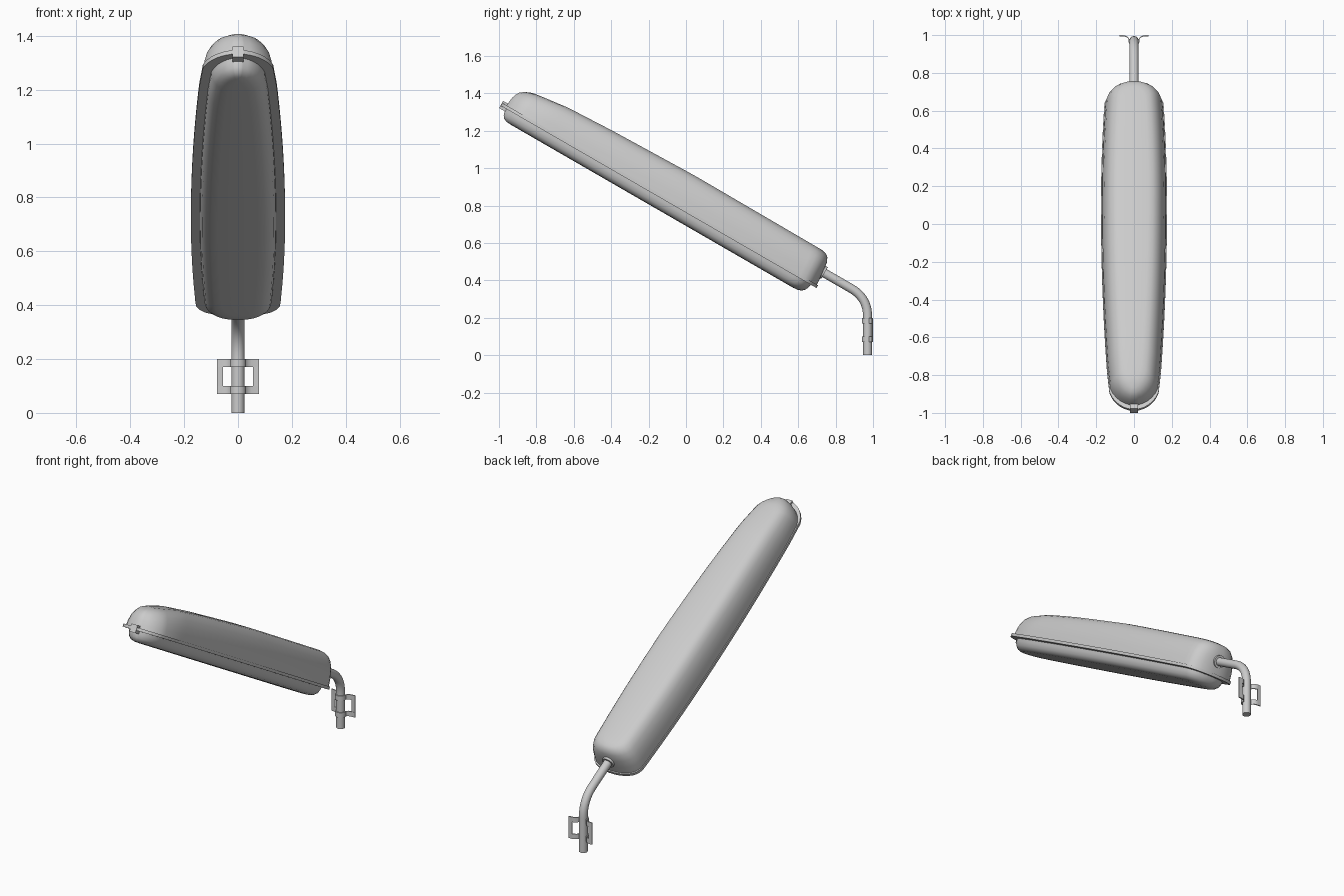
import bpy, bmesh, math
from mathutils import Vector, Matrix

if "Cube" in bpy.data.objects:
    bpy.data.objects.remove(bpy.data.objects["Cube"])

grey = bpy.data.materials.new("light_grey")
grey.use_nodes = True
grey.diffuse_color = (0.6, 0.6, 0.6, 1)
grey.node_tree.nodes["Principled BSDF"].inputs["Base Color"].default_value = (0.6, 0.6, 0.6, 1)

# Lamp frame: local y runs down the tilted head, local z is up from its rim
TILT = Matrix.Translation((0, -1, 1.345)) @ Matrix.Rotation(math.radians(-30), 4, 'X')
START, END = 0.015, 1.963


def finish(name, bm, angle=35):
    bmesh.ops.recalc_face_normals(bm, faces=bm.faces)
    mesh = bpy.data.meshes.new(name)
    bm.to_mesh(mesh)
    bm.free()
    ob = bpy.data.objects.new(name, mesh)
    bpy.context.collection.objects.link(ob)
    mesh.materials.append(grey)
    bpy.ops.object.select_all(action='DESELECT')
    bpy.context.view_layer.objects.active = ob
    ob.select_set(True)
    bpy.ops.object.shade_smooth_by_angle(angle=math.radians(angle))
    return ob


def interp(points, u):
    for (a, p), (b, q) in zip(points, points[1:]):
        if u <= b:
            t = max(0, (u - a) / (b - a))
            return p + (q - p) * t
    return points[-1][1]


def rounding(distance, radius, power):
    t = min(1, max(0, distance / radius))
    return (1 - (1 - t) ** power) ** (1 / power)


def half_width(u):
    return 0.175 - (0.032 if u < 1.25 else 0.045) * (u - 1.25) ** 2


def outline(inset, front, back, height):
    """Left and right points down the head, pulled in from its sides and ends."""
    n, a, b = 40, START + front, END - back
    pairs = []
    for k in range(n + 1):
        t = k / n
        t = 0.5 * t + 0.25 * (1 - math.cos(math.pi * t)) if 0.15 < t < 0.85 else 0.5 - 0.5 * math.cos(math.pi * t)
        pairs.append(t)
    pairs.sort()
    ring = []
    for t in pairs:
        u = a + (b - a) * t
        w = (half_width(u) - inset) * max(0.15, rounding(u - a, 0.14, 2.0) * rounding(b - u, 0.09, 2.4))
        ring.append((w, u, height(u)))
    return ring + [(-x, u, z) for x, u, z in reversed(ring)]


def shell(name, layers, height, angle=35):
    """Stack outlines and close both ends with strips across the head."""
    bm = bmesh.new()
    rings = []
    for inset, front, back, level in layers:
        pts = outline(inset, front, back, lambda u: level * height(u))
        rings.append([bm.verts.new(TILT @ Vector(p)) for p in pts])
    n = len(rings[0])
    for lo, hi in zip(rings, rings[1:]):
        for i in range(n):
            j = (i + 1) % n
            bm.faces.new((lo[i], lo[j], hi[j], hi[i]))
    for ring in (rings[0], rings[-1]):
        for i in range(n // 2 - 1):
            bm.faces.new((ring[i], ring[i + 1], ring[n - 2 - i], ring[n - 1 - i]))
    return finish(name, bm, angle)


# Upper housing: a long dome that drops towards its nose
CROWN = [(0, 0.10), (0.05, 0.112), (0.13, 0.14), (0.31, 0.165), (0.6, 0.178), (1.1, 0.19), (1.9, 0.186)]
shell("housing", [(0.004, 0.025, 0.006, 0), (0.008, 0.027, 0.01, 0.3), (0.017, 0.03, 0.014, 0.55),
                  (0.033, 0.038, 0.02, 0.76), (0.052, 0.05, 0.032, 0.9), (0.074, 0.07, 0.05, 0.97),
                  (0.1, 0.095, 0.075, 1)], lambda u: interp(CROWN, u), 50)

# Rim flange between the housing and the lens
shell("rim", [(0, 0, 0, -0.4), (0, 0, 0, 1)], lambda u: 0.012)

# Lens bowl under the rim
shell("lens", [(0.033, 0.03, 0.035, 0), (0.035, 0.032, 0.037, -0.3), (0.042, 0.038, 0.046, -0.62),
               (0.056, 0.05, 0.062, -0.86), (0.076, 0.07, 0.085, -0.97), (0.1, 0.095, 0.11, -1)],
      lambda u: 0.066, 50)


def box(name, low, high, matrix=Matrix()):
    bm = bmesh.new()
    bmesh.ops.create_cube(bm, size=1)
    low, high = Vector(low), Vector(high)
    for v in bm.verts:
        v.co = matrix @ Vector([l + (h - l) * (c + 0.5) for l, h, c in zip(low, high, v.co)])
    return finish(name, bm)


# Nose latch
box("latch", (-0.02, 0.012, -0.02), (0.02, 0.06, 0.024), TILT)


def tube(name, path, radius, sides=20):
    """Sweep a circle along a path lying in the plane x = 0."""
    bm = bmesh.new()
    rings = []
    for i, p in enumerate(path):
        d = (path[min(i + 1, len(path) - 1)] - path[max(i - 1, 0)]).normalized()
        up = Vector((1, 0, 0)).cross(d)
        rings.append([bm.verts.new(p + radius * (Vector((math.cos(a), 0, 0)) + up * math.sin(a)))
                      for a in [math.tau * k / sides for k in range(sides)]])
    for lo, hi in zip(rings, rings[1:]):
        for k in range(sides):
            bm.faces.new((lo[k], lo[k - 1], hi[k - 1], hi[k]))
    bm.faces.new(rings[0])
    bm.faces.new(rings[-1])
    return finish(name, bm)


# Bent support arm and the collar where it enters the housing
POLE_Y, R = 0.971, 0.024
entry, corner = Vector((0, 0.69, 0.468)), Vector((0, POLE_Y, 0.306))
slope = (corner - entry).normalized()
p0, p2 = corner - slope * 0.1, corner - Vector((0, 0, 0.1))
bend = [p0 * (1 - t) ** 2 + corner * 2 * t * (1 - t) + p2 * t * t for t in [k / 10 for k in range(11)]]
tube("arm", [entry] + bend + [Vector((0, POLE_Y, 0))], R)
tube("collar", [entry, entry + slope * 0.058], 0.036)


# Clamp straps: wrap the front of the arm and flare into flat wings
def strap(name, low, high, thick=0.006):
    def side(r, lift):
        arc = [(r * math.sin(a), POLE_Y - r * math.cos(a))
               for a in [math.radians(-105 + 210 * k / 16) for k in range(17)]]
        wing = [(0.036, 0.988 + lift), (0.05, 0.993 + lift), (0.078, 0.995 + lift)]
        return [(-x, y) for x, y in reversed(wing)] + arc + wing
    bm = bmesh.new()
    rows = [[bm.verts.new((x, y, z)) for x, y in side(r, lift)]
            for r, lift, z in ((R, thick - 0.001, low), (R + thick, -0.001, low),
                               (R + thick, -0.001, high), (R, thick - 0.001, high))]
    n = len(rows[0])
    for i in range(4):
        a, b = rows[i], rows[(i + 1) % 4]
        for k in range(n - 1):
            bm.faces.new((a[k], a[k + 1], b[k + 1], b[k]))
    for k in (0, n - 1):
        bm.faces.new([row[k] for row in rows])
    return finish(name, bm)


strap("lower_strap", 0.07, 0.1)
strap("upper_strap", 0.17, 0.2)
for label, s in (("left", 1), ("right", -1)):
    x0, x1 = sorted((s * 0.055, s * 0.078))
    box(label + "_clamp_plate", (x0, 0.994, 0.07), (x1, 1.0, 0.2))
